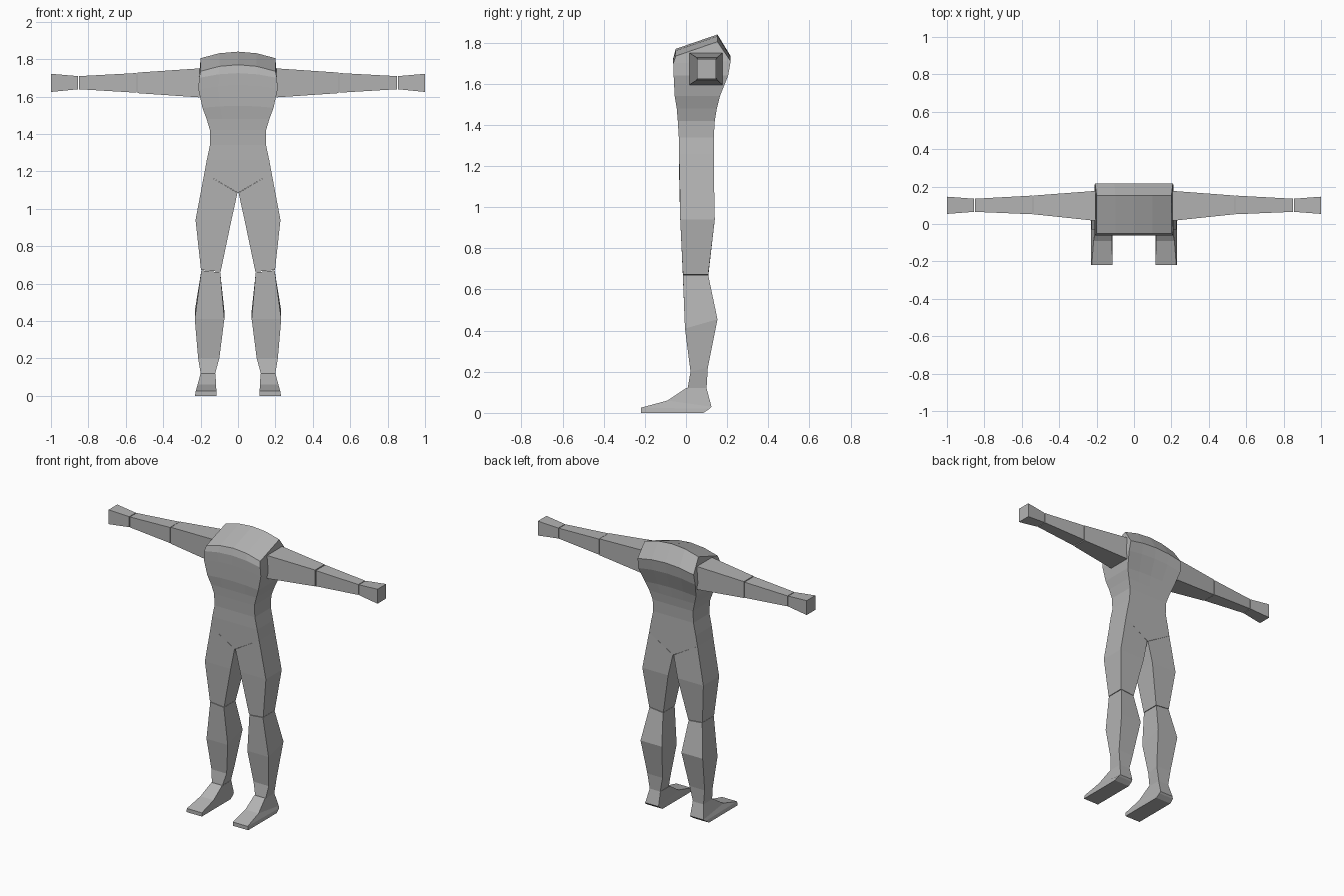
import bpy
import bmesh

default_cube = bpy.data.objects.get("Cube")
if default_cube:
    bpy.data.objects.remove(default_cube, do_unlink=True)

# One plain grey for the whole figure
grey = bpy.data.materials.new("plain grey")
grey.use_nodes = True
grey.diffuse_color = (0.45, 0.45, 0.45, 1)
grey.node_tree.nodes["Principled BSDF"].inputs["Base Color"].default_value = grey.diffuse_color


def loft(name, rings):
    """Skin a stack of rings, closing both ends with strips of quads."""
    bm = bmesh.new()
    loops = [[bm.verts.new(point) for point in ring] for ring in rings]
    count = len(loops[0])
    for lower, upper in zip(loops, loops[1:]):
        for i in range(count):
            j = (i + 1) % count
            bm.faces.new((lower[i], lower[j], upper[j], upper[i]))
    for end in (loops[0], loops[-1]):
        for i in range(count // 2 - 1):
            bm.faces.new((end[i], end[i + 1], end[-i - 2], end[-i - 1]))
    bmesh.ops.recalc_face_normals(bm, faces=bm.faces)
    mesh = bpy.data.meshes.new(name)
    bm.to_mesh(mesh)
    bm.free()
    mesh.materials.append(grey)
    obj = bpy.data.objects.new(name, mesh)
    bpy.context.collection.objects.link(obj)
    return obj


def level(x_in, x_out, front, back, arch=0, tilt=0, columns=2, side=1):
    """Ring of a body section; front and back are (y, z) edges.
    arch lifts the middle of each edge, tilt lifts its outer end."""
    ring = []
    for (y, z), backwards in ((front, False), (back, True)):
        steps = [i / (columns - 1) for i in range(columns)]
        for t in (reversed(steps) if backwards else steps):
            x = x_in + (x_out - x_in) * t
            rise = arch * 4 * t * (1 - t) + tilt * t
            ring.append((side * x, y, z + rise))
    return ring


def torso_level(half, front, back, arch=0, columns=5):
    return level(-half, half, front, back, arch, columns=columns)


def arm_level(x, y, z, depth, height, side):
    """Rectangular ring across an arm."""
    return [(side * x, y + a * depth / 2, z + b * height / 2)
            for a, b in ((-1, -1), (1, -1), (1, 1), (-1, 1))]


# Chest: waist up to the sloping neck and shoulder top
loft("chest", [
    torso_level(0.15, (-0.035, 1.34), (0.135, 1.34)),
    torso_level(0.15, (-0.04, 1.42), (0.14, 1.42)),
    torso_level(0.168, (-0.045, 1.48), (0.15, 1.48)),
    torso_level(0.19, (-0.055, 1.54), (0.165, 1.54), 0.01),
    torso_level(0.212, (-0.06, 1.64), (0.205, 1.64), 0.02),
    torso_level(0.208, (-0.062, 1.7), (0.217, 1.71), 0.025),
    torso_level(0.2, (-0.05, 1.735), (0.153, 1.805), 0.035),
])

# Pelvis: waist down to a V shaped underside
loft("pelvis", [
    torso_level(0.15, (-0.035, 1.34), (0.135, 1.34), columns=3),
    torso_level(0.167, (-0.035, 1.26), (0.135, 1.26), columns=3),
    torso_level(0.18, (-0.032, 1.19), (0.135, 1.19), -0.105, columns=3),
])

for side_name, side in (("left", 1), ("right", -1)):

    def leg_level(*args, **options):
        return level(*args, side=side, **options)

    # Arm: upper arm, forearm and hand with narrow joints between
    arm_parts = {
        "upper_arm": ((0.205, 0.097, 1.673, 0.16, 0.155),
                      (0.537, 0.102, 1.673, 0.1, 0.11)),
        "forearm": ((0.542, 0.102, 1.673, 0.1, 0.105),
                    (0.85, 0.1, 1.674, 0.07, 0.07)),
        "hand": ((0.855, 0.1, 1.674, 0.07, 0.07),
                 (1.0, 0.1, 1.673, 0.092, 0.097)),
    }
    for part, ends in arm_parts.items():
        loft(f"{side_name}_{part}", [arm_level(*end, side) for end in ends])

    # Thigh: slanted hip joint down to the knee
    loft(f"{side_name}_thigh", [
        leg_level(0.003, 0.18, (-0.032, 1.085), (0.135, 1.085), tilt=0.105),
        leg_level(0.035, 0.227, (-0.028, 0.94), (0.14, 0.94)),
        leg_level(0.093, 0.198, (-0.015, 0.663), (0.108, 0.663), tilt=0.01),
    ])

    # Shin: knee, calf bulge and ankle
    loft(f"{side_name}_shin", [
        leg_level(0.095, 0.196, (-0.015, 0.66), (0.108, 0.66), tilt=0.01),
        leg_level(0.073, 0.231, (-0.005, 0.41), (0.153, 0.455)),
        leg_level(0.1, 0.213, (0.022, 0.2), (0.106, 0.22)),
        leg_level(0.122, 0.2, (0.008, 0.12), (0.1, 0.12)),
    ])

    # Foot: ankle, instep, toe edge and sole
    loft(f"{side_name}_foot", [
        leg_level(0.12, 0.2, (0.0, 0.12), (0.1, 0.12)),
        leg_level(0.118, 0.216, (-0.09, 0.06), (0.124, 0.03)),
        leg_level(0.115, 0.226, (-0.22, 0.025), (0.115, 0.02)),
        leg_level(0.115, 0.23, (-0.22, 0.0), (0.085, 0.0)),
    ])
